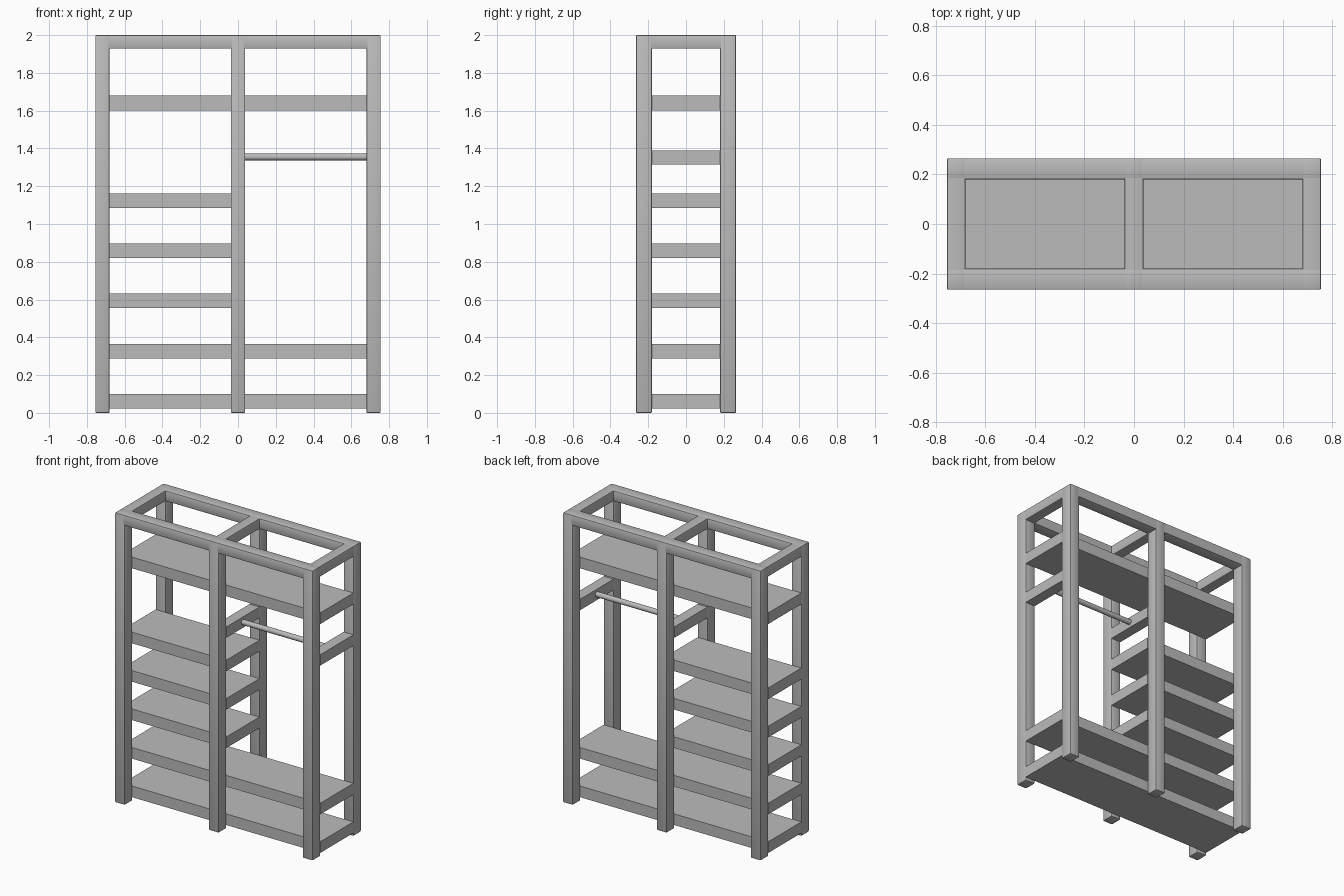
import bpy
import bmesh
from math import pi
from mathutils import Vector

cube = bpy.data.objects.get("Cube")
if cube:
    bpy.data.objects.remove(cube, do_unlink=True)

grey = bpy.data.materials.new("grey_paint")
grey.use_nodes = True
grey.diffuse_color = (0.5, 0.5, 0.5, 1)
grey.node_tree.nodes["Principled BSDF"].inputs["Base Color"].default_value = (0.5, 0.5, 0.5, 1)

W, D, H = 0.755, 0.265, 2.0      # half width, half depth, height
T = 0.075                        # timber thickness
IN_X, IN_Y = W - T, 0.18         # inner faces of the corner posts
MID = T / 2                      # half width of the centre posts
POST_X = {"right": -W + MID, "centre": 0, "left": W - MID}


def finish(name, bm):
    mesh = bpy.data.meshes.new(name)
    bm.to_mesh(mesh)
    bm.free()
    mesh.materials.append(grey)
    obj = bpy.data.objects.new(name, mesh)
    bpy.context.collection.objects.link(obj)
    return obj


def box(name, x, y, z, round_axis=None):
    """Box from (min, max) ranges; edges along round_axis, or all, are eased."""
    bm = bmesh.new()
    bmesh.ops.create_cube(bm, size=1)
    for v in bm.verts:
        v.co = Vector([r[0] if c < 0 else r[1] for c, r in zip(v.co, (x, y, z))])
    if round_axis is not None:
        edges = [e for e in bm.edges if round_axis == "all" or
                 abs((e.verts[0].co - e.verts[1].co)["xyz".index(round_axis)]) > 1e-4]
        bmesh.ops.bevel(bm, geom=edges, offset=0.006, segments=2,
                        profile=0.5, affect='EDGES')
    return finish(name, bm)


# Posts, front and back
for side, px in POST_X.items():
    for face, s in (("front", -1), ("back", 1)):
        box(f"{face}_{side}_post", (px - MID, px + MID),
            sorted((s * IN_Y, s * D)), (0, H), "all")

# Top frame: long rails between posts and cross rails
for face, s in (("front", -1), ("back", 1)):
    for side, a, b in (("right", -IN_X, -MID), ("left", MID, IN_X)):
        box(f"{face}_{side}_top_rail", (a - 0.01, b + 0.01),
            sorted((s * IN_Y, s * D)), (H - 0.072, H), "x")
for side, px in POST_X.items():
    box(f"{side}_top_cross_rail", (px - MID, px + MID),
        (-IN_Y - 0.01, IN_Y + 0.01), (H - 0.072, H), "y")

# Full width shelves, then the shorter shelves on one side
for name, z in (("bottom", 0.022), ("lower", 0.288), ("top", 1.602)):
    box(f"{name}_shelf", (-W, W), (-IN_Y, IN_Y), (z, z + 0.077))
for i in range(3):
    z = 0.554 + i * 0.265
    box(f"side_shelf_{i + 1}", (-W, MID), (-IN_Y, IN_Y), (z, z + 0.077))

# Hanging rod and the bars that hold it
for side in ("centre", "left"):
    px = POST_X[side]
    box(f"{side}_rod_support", (px - MID, px + MID), (-IN_Y, IN_Y), (1.315, 1.39))

bm = bmesh.new()
bmesh.ops.create_cone(bm, cap_ends=True, segments=32, radius1=0.018,
                      radius2=0.018, depth=IN_X - MID)
rod = finish("hanging_rod", bm)
rod.rotation_euler.y = pi / 2
rod.location = ((IN_X + MID) / 2, 0, 1.355)

# Smooth the eased edges and the rod
bpy.ops.object.select_all(action='DESELECT')
for obj in bpy.context.collection.objects:
    if obj.type == 'MESH' and grey.name in obj.data.materials:
        obj.select_set(True)
        bpy.context.view_layer.objects.active = obj
bpy.ops.object.shade_smooth_by_angle(angle=pi / 5)
